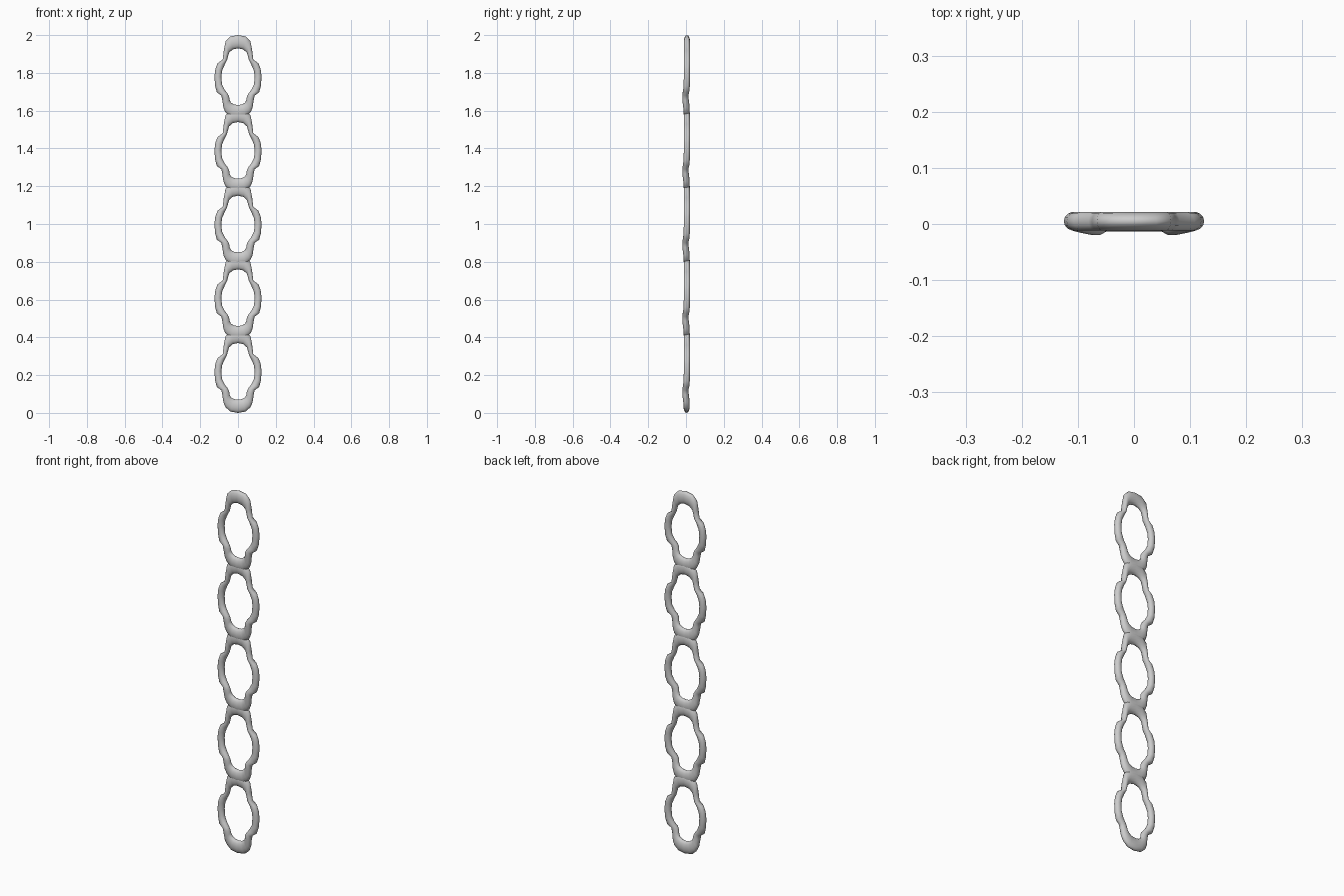
import bpy, bmesh, math
from mathutils import Vector

if "Cube" in bpy.data.objects:
    bpy.data.objects.remove(bpy.data.objects["Cube"])

# Half outline of one link: outer x, outer z, inner x, inner z, y of tube centre
HALF = [
    (.000, .220, .000, .150, .005), (.040, .213, .028, .144, .005),
    (.066, .187, .047, .127, .005), (.075, .140, .053, .106, .005),
    (.081, .090, .058, .088, .005), (.108, .071, .070, .064, .005),
    (.120, .040, .084, .032, .005), (.125, .000, .088, .000, .005),
    (.121, -.050, .085, -.040, .004), (.112, -.083, .070, -.070, .001),
    (.088, -.100, .056, -.088, -.003), (.083, -.125, .047, -.104, -.003),
    (.077, -.165, .045, -.121, .000), (.066, -.190, .038, -.137, .003),
    (.040, -.213, .022, -.147, .003), (.000, -.220, .000, -.150, .003),
]
SIDES = 14
DEPTH = 0.017


def link_mesh():
    # Loft elliptical sections around the mirrored outline
    mirrored = [(-a, b, -c, d, y) for a, b, c, d, y in HALF[-2:0:-1]]
    bm = bmesh.new()
    rings = []
    for ox, oz, ix, iz, y in HALF + mirrored:
        outer, inner = Vector((ox, y, oz)), Vector((ix, y, iz))
        mid, arm = (outer + inner) / 2, (outer - inner) / 2
        ring = []
        for k in range(SIDES):
            a = 2 * math.pi * k / SIDES
            ring.append(bm.verts.new(mid + arm * math.cos(a)
                                     + Vector((0, DEPTH * math.sin(a), 0))))
        rings.append(ring)
    for i, ring in enumerate(rings):
        nxt = rings[(i + 1) % len(rings)]
        for k in range(SIDES):
            j = (k + 1) % SIDES
            bm.faces.new((ring[k], ring[j], nxt[j], nxt[k]))
    bmesh.ops.recalc_face_normals(bm, faces=bm.faces)
    for f in bm.faces:
        f.smooth = True
    mesh = bpy.data.meshes.new("chain_link")
    bm.to_mesh(mesh)
    bm.free()
    return mesh


# Five flat links stacked end to end
mesh = link_mesh()
for n in range(5):
    link = bpy.data.objects.new(f"chain_link_{n + 1}", mesh)
    link.location.z = 0.22 + 0.39 * n
    bpy.context.collection.objects.link(link)
